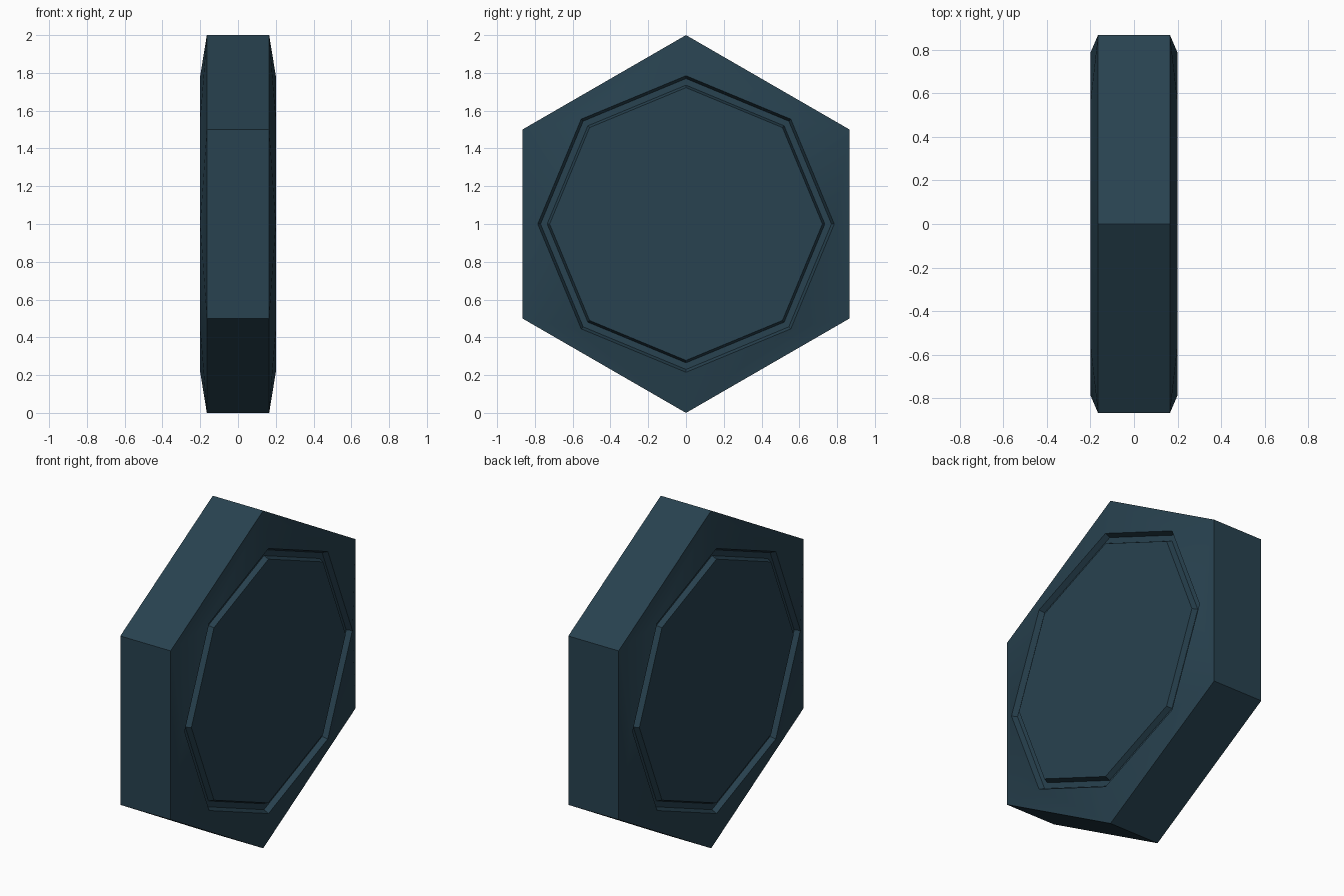
import bpy
import bmesh
from math import sin, cos, tau, radians

cube = bpy.data.objects.get("Cube")
if cube:
    bpy.data.objects.remove(cube, do_unlink=True)

RIM_X, FACE_X, GROOVE_X = 0.165, 0.2, 0.17
# octagon rings from the rim inward: (radius, distance from the middle plane)
RINGS = [(0.785, FACE_X), (0.77, GROOVE_X), (0.735, GROOVE_X), (0.722, FACE_X)]


def make_material(name, color):
    mat = bpy.data.materials.new(name)
    mat.use_nodes = True
    mat.diffuse_color = color
    bsdf = mat.node_tree.nodes["Principled BSDF"]
    bsdf.inputs["Base Color"].default_value = color
    bsdf.inputs["Roughness"].default_value = 0.7
    return mat


def ring(bm, sides, radius, x):
    """Polygon around the x axis with one corner pointing up."""
    return [bm.verts.new((x, radius * sin(tau * i / sides), 1 + radius * cos(tau * i / sides)))
            for i in range(sides)]


def band(bm, a, b):
    """Quads between two rings with equal corner counts."""
    n = len(a)
    for i in range(n):
        bm.faces.new((a[i], a[(i + 1) % n], b[(i + 1) % n], b[i]))


def zipper(bm, outer, inner):
    """Triangles between rings with different corner counts, joined by angle."""
    n, m = len(outer), len(inner)
    i = j = 0
    while i < n or j < m:
        if i < n and (i + 1) * m <= (j + 1) * n:
            bm.faces.new((outer[i % n], outer[(i + 1) % n], inner[j % m]))
            i += 1
        else:
            bm.faces.new((outer[i % n], inner[(j + 1) % m], inner[j % m]))
            j += 1


bm = bmesh.new()
rims = []
for side in (-1, 1):
    # sloped shoulder from hexagon to octagon, then groove and raised centre
    rim = ring(bm, 6, 1.0, side * RIM_X)
    loops = [ring(bm, 8, r, side * x) for r, x in RINGS]
    zipper(bm, rim, loops[0])
    for a, b in zip(loops, loops[1:]):
        band(bm, a, b)
    bm.faces.new(loops[-1])
    rims.append(rim)
# six flat edge faces
band(bm, *rims)
bmesh.ops.recalc_face_normals(bm, faces=bm.faces)

mesh = bpy.data.meshes.new("hexagonal_plate")
bm.to_mesh(mesh)
bm.free()
mesh.materials.append(make_material("dark slate blue", (0.021, 0.054, 0.079, 1)))

plate = bpy.data.objects.new("hexagonal_plate", mesh)
bpy.context.collection.objects.link(plate)
bpy.ops.object.select_all(action="DESELECT")
plate.select_set(True)
bpy.context.view_layer.objects.active = plate
bpy.ops.object.shade_smooth_by_angle(angle=radians(30))
